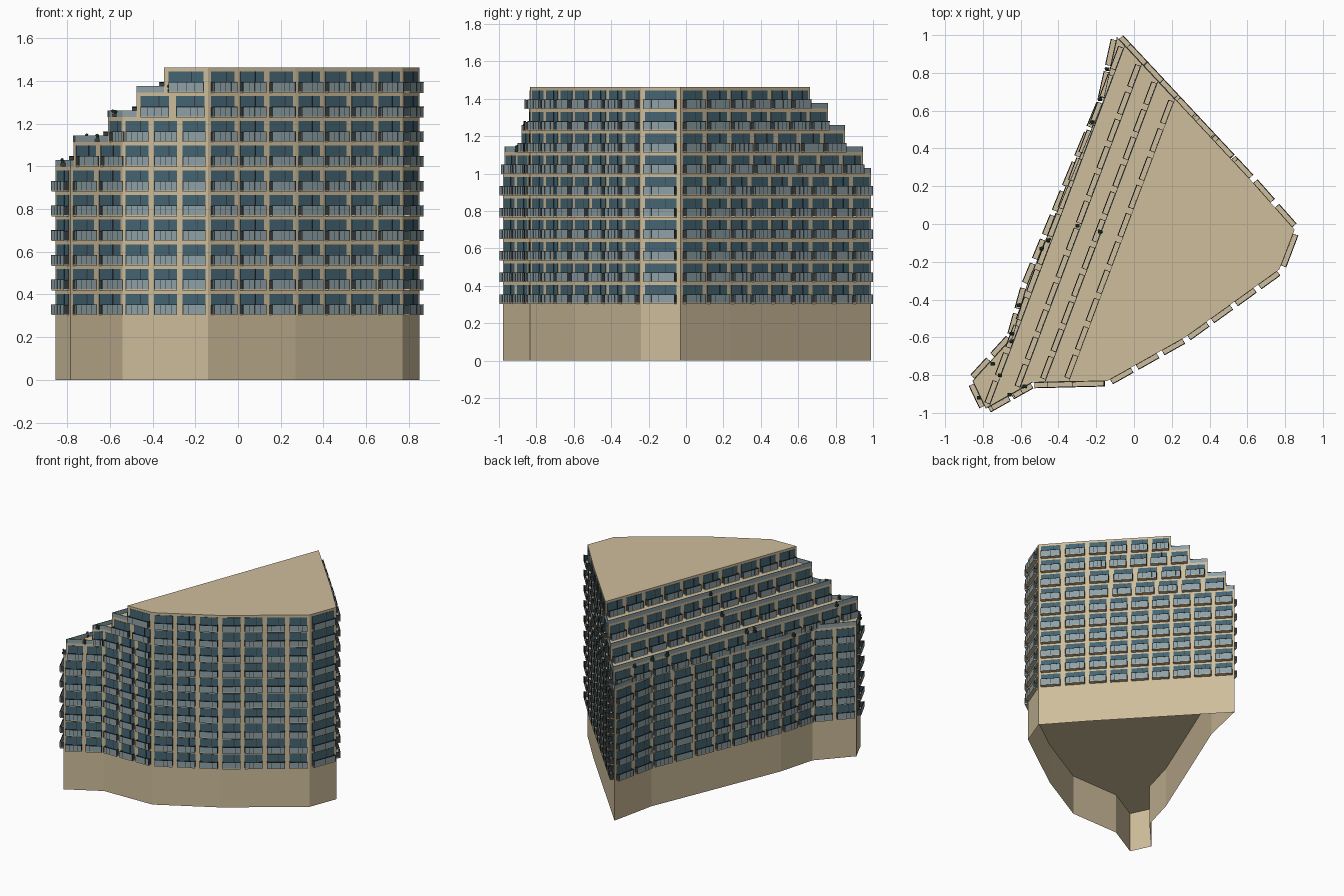
import bpy, bmesh, math, random
from mathutils import Vector, Matrix

if "Cube" in bpy.data.objects:
    bpy.data.objects.remove(bpy.data.objects["Cube"])

random.seed(3)
Z0, FH, FULL = 0.305, 0.1157, 6      # first floor level, storey height, unstepped storeys

# Footprint, counter-clockwise
FOOT = [(-.855, -.83), (-.785, -.978), (-.54, -.84), (-.14, -.83), (.27, -.6), (.77, -.24),
        (.85, -.03), (.62, .23), (-.09, .99), (-.165, .65), (-.36, .18), (-.57, -.33), (-.645, -.6)]
FOOT = [Vector(p) for p in FOOT]
# Step lines for the upper storeys: a point on each, all parallel
STEPS = [Vector(p) for p in [(-.77, -.97), (-.61, -.88), (-.475, -.84), (-.345, -.83)]]
NORMAL = Vector((.937, -.352)).normalized()


def mat(name, col):
    m = bpy.data.materials.new(name)
    m.diffuse_color = (*col, 1)
    m.use_nodes = True
    m.node_tree.nodes["Principled BSDF"].inputs["Base Color"].default_value = m.diffuse_color
    return m


WALL = mat("beige_wall", (.62, .51, .33))
PANE = mat("window_blue", (.06, .13, .17))
GLASS = mat("balcony_glass", (.27, .36, .39))
DARK = mat("dark_metal", (.04, .045, .045))
LEAF = mat("leaf_green", (.04, .09, .04))


def finish(bm, name, m):
    me = bpy.data.meshes.new(name)
    bm.to_mesh(me)
    bm.free()
    ob = bpy.data.objects.new(name, me)
    bpy.context.collection.objects.link(ob)
    me.materials.append(m)
    return ob


def clip(poly, p, n):
    """Keep the part of a polygon on the +n side of the line through p."""
    out = []
    for a, b in zip(poly, poly[1:] + poly[:1]):
        da, db = (a - p).dot(n), (b - p).dot(n)
        if da >= 0:
            out.append(a)
        if da * db < 0:
            out.append(a.lerp(b, da / (da - db)))
    return out


def prism(name, poly, z0, z1, caps=True):
    bm = bmesh.new()
    lo = [bm.verts.new((p.x, p.y, z0)) for p in poly]
    hi = [bm.verts.new((p.x, p.y, z1)) for p in poly]
    n = len(poly)
    for i in range(n):
        j = (i + 1) % n
        bm.faces.new((lo[i], lo[j], hi[j], hi[i]))
    if caps:
        bm.faces.new(hi)
        bm.faces.new(lo[::-1])
    return finish(bm, name, WALL)


def box(bm, frame, lo, hi):
    """Box in an edge frame: x along the wall, y outward, z up."""
    lo, hi = Vector(lo), Vector(hi)
    m = frame @ Matrix.Translation((lo + hi) / 2) @ Matrix.Diagonal((*(hi - lo), 1))
    bmesh.ops.create_cube(bm, size=1, matrix=m)


def edge_frame(a, b, z):
    t = (b - a).normalized()
    return Matrix(((t.x, t.y, 0, a.x), (t.y, -t.x, 0, a.y), (0, 0, 1, z), (0, 0, 0, 1)))


panes, slabs, glass, posts, rails = [bmesh.new() for _ in range(5)]


# Window with its balcony, repeated along every wall edge
def dress(poly, z):
    for a, b in zip(poly, poly[1:] + poly[:1]):
        L = (b - a).length
        if L < .07:
            continue
        n = max(1, round(L / .155))
        f = edge_frame(a, b, z)
        for i in range(n):
            c, h = (i + .5) * L / n, .4 * L / n
            d = .029
            box(panes, f, (c - h, -.004, .004), (c + h, .002, .098))
            box(posts, f, (c + h * .3 - .002, 0, .004), (c + h * .3 + .002, .004, .098))
            box(slabs, f, (c - h, 0, -.002), (c + h, d, .004))
            box(glass, f, (c - h, d - .003, .004), (c + h, d, .046))
            for s in (-1, 1):
                x = c + s * (h - .0015)
                box(posts, f, (x - .0015, 0, .004), (x + .0015, d - .003, .046))
            box(posts, f, (c - h, d - .004, .046), (c + h, d + .001, .049))
            for k in range(5):
                x = c - h + .002 + k * (2 * h - .004) / 4
                box(posts, f, (x - .001, d - .002, .004), (x + .001, d + .001, .046))


# Glass rail along the exposed part of a terrace edge
def terrace_rail(poly, p, z):
    part = clip(poly, p, -NORMAL)
    for a, b in zip(part, part[1:] + part[:1]):
        if abs((a - p).dot(NORMAL)) < 1e-4 and abs((b - p).dot(NORMAL)) < 1e-4:
            continue
        if (b - a).length > .01:
            box(rails, edge_frame(a, b, z), (0, -.004, 0), ((b - a).length, 0, .03))


# Open-bottomed base, main block and stepped storeys
prism("base_walls", FOOT, 0, Z0, caps=False)
prism("main_block", FOOT, Z0, Z0 + FULL * FH)
for k in range(FULL):
    dress(FOOT, Z0 + k * FH)
poly = FOOT
for k, p in enumerate(STEPS):
    z = Z0 + (FULL + k) * FH
    terrace_rail(poly, p, z)
    poly = clip(FOOT, p, NORMAL)
    prism(f"stepped_storey_{k + 1}", poly, z, z + FH)
    dress(poly, z)

finish(panes, "windows", PANE)
finish(slabs, "balcony_slabs", WALL)
finish(glass, "balcony_glass", GLASS)
finish(posts, "balcony_rails", DARK)
finish(rails, "terrace_rails", GLASS)

# Potted shrubs on terrace edges: x, y, roof storey
PLANTS = [(-.14, .82, 7), (-.18, .66, 7), (-.22, .54, 7), (-.3, -.01, 8), (-.18, -.04, 9),
          (-.49, -.13, 7), (-.455, -.085, 7), (-.61, -.43, 6), (-.645, -.58, 6), (-.645, -.62, 6),
          (-.75, -.74, 6), (-.71, -.8, 7), (-.82, -.92, 6), (-.66, -.905, 7), (-.58, -.86, 8),
          (-.32, -.83, 9), (.345, .5, 8)]
pots, shrubs = bmesh.new(), bmesh.new()
for x, y, k in PLANTS:
    f = Matrix.Translation((x, y, Z0 + k * FH))
    box(pots, f, (-.011, -.009, 0), (.011, .009, .016))
    for _ in range(3):
        o = Vector((random.uniform(-.008, .008), random.uniform(-.004, .004), random.uniform(.02, .032)))
        bmesh.ops.create_icosphere(shrubs, subdivisions=1, radius=.009, matrix=f @ Matrix.Translation(o))
finish(pots, "planter_boxes", DARK)
finish(shrubs, "planter_shrubs", LEAF)
